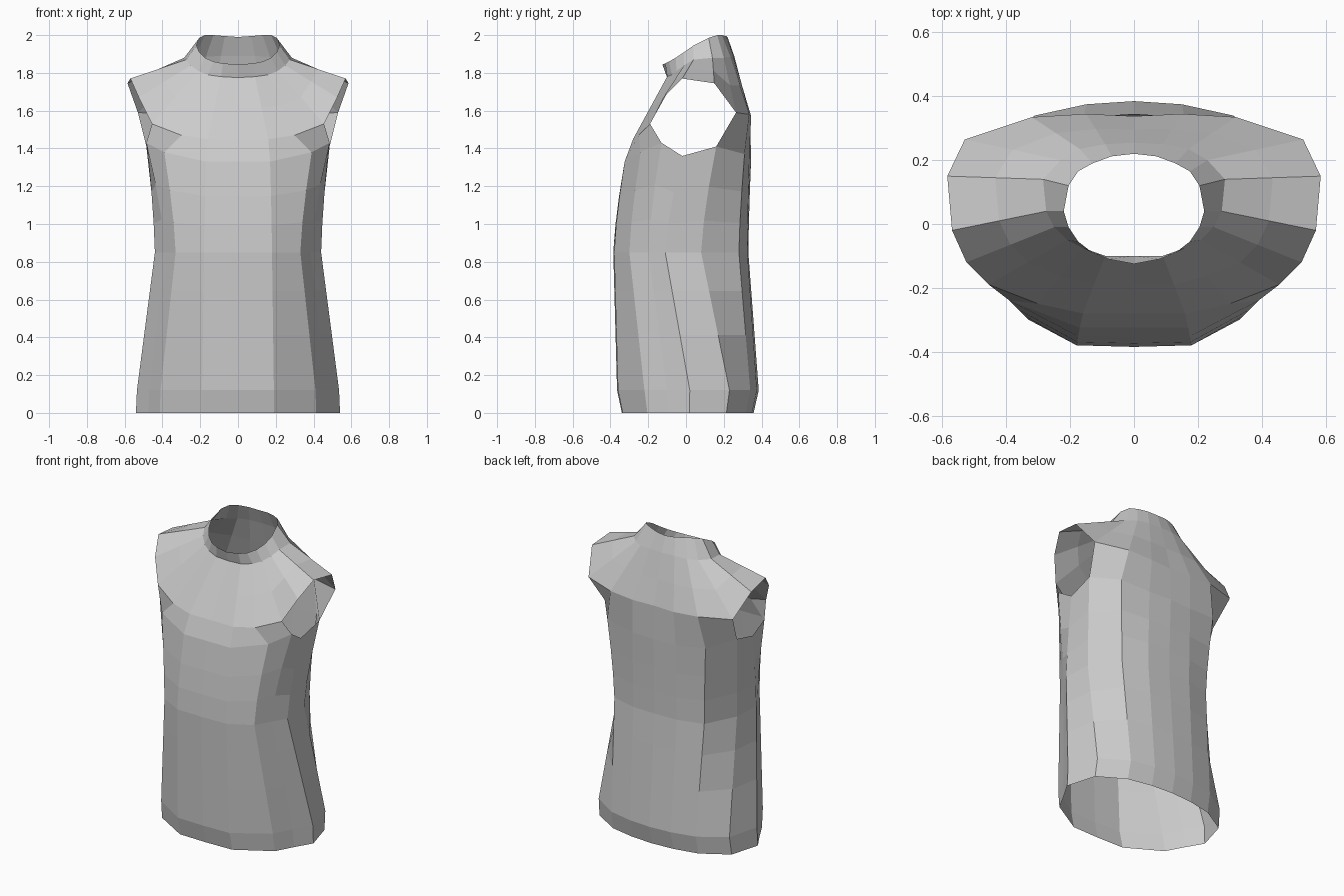
import bpy
import bmesh
from mathutils import Vector

cube = bpy.data.objects.get("Cube")
if cube:
    bpy.data.objects.remove(cube, do_unlink=True)


def ring(*points):
    """Half ring of points running from the front centre to the back centre."""
    return [Vector(p) for p in points]


def blend(first, second, amount, curve=1.0):
    """Ring between two rings; curve delays the sideways change."""
    result = []
    for a, b in zip(first, second):
        point = a.lerp(b, amount ** curve)
        point.z = a.z + (b.z - a.z) * amount
        result.append(point)
    return result


# Torso rings: lower edge, hip, waist and armpit
hip = ring((0, -.365, .12), (.19, -.36, .12), (.41, -.22, .12),
           (.47, -.1, .12), (.535, .02, .12), (.48, .23, .12),
           (.31, .34, .12), (.15, .375, .12), (0, .385, .12))
hem = [Vector((p.x * 1.01, p.y * .93, 0)) for p in hip]
waist = ring((0, -.385, .85), (.18, -.38, .85), (.33, -.3, .85),
             (.385, -.2, .85), (.44, -.11, .85), (.43, .08, .85),
             (.33, .28, .85), (.16, .325, .85), (0, .33, .85))
armpit = ring((0, -.325, 1.33), (.17, -.325, 1.33), (.39, -.24, 1.38),
              (.485, -.13, 1.43), (.475, -.02, 1.36), (.485, .16, 1.41),
              (.36, .31, 1.37), (.16, .335, 1.35), (0, .345, 1.35))

# Yoke rings: chest and armhole edge, neck base and collar edge
chest = ring((0, -.28, 1.45), (.16, -.28, 1.45), (.3, -.25, 1.47),
             (.455, -.19, 1.53), (.525, -.12, 1.67), (.57, -.02, 1.77),
             (.585, .15, 1.745), (.53, .265, 1.59), (.32, .335, 1.58),
             (.15, .345, 1.57), (0, .338, 1.57))
neck_base = ring((0, -.1, 1.775), (.09, -.1, 1.78), (.16, -.075, 1.79),
                 (.21, -.05, 1.81), (.25, -.01, 1.84), (.275, .04, 1.87),
                 (.285, .14, 1.88), (.23, .2, 1.88), (.17, .235, 1.885),
                 (.09, .25, 1.89), (0, .255, 1.89))
collar = ring((0, -.125, 1.845), (.08, -.11, 1.85), (.13, -.09, 1.86),
              (.175, -.055, 1.88), (.205, -.01, 1.91), (.22, .04, 1.945),
              (.205, .12, 1.985), (.175, .165, 2), (.13, .19, 2),
              (.07, .212, 1.995), (0, .22, 1.99))

bm = bmesh.new()


def add_ring(points):
    return [bm.verts.new(p) for p in points]


def bridge(lower, upper):
    """Join two rows of vertices with four-sided faces."""
    for i in range(len(lower) - 1):
        bm.faces.new((lower[i], lower[i + 1], upper[i + 1], upper[i]))


def loft(rings):
    rows = [add_ring(r) for r in rings]
    for lower, upper in zip(rows, rows[1:]):
        bridge(lower, upper)
    return rows[0], rows[-1]


# Torso and yoke
torso_rings = [hem, hip, blend(hip, waist, .4), blend(hip, waist, .72), waist]
torso_rings += [blend(waist, armpit, t, 1.4) for t in (.3, .62)] + [armpit]
torso_top = loft(torso_rings)[1]
yoke_bottom = loft([chest, blend(chest, neck_base, .5), neck_base, collar])[0]

# Front and back panels join them, leaving the armhole open
bridge(torso_top[:4], yoke_bottom[:4])
bridge(torso_top[-4:], yoke_bottom[-4:])

bmesh.ops.recalc_face_normals(bm, faces=bm.faces)
mesh = bpy.data.meshes.new("sleeveless_top")
bm.to_mesh(mesh)
bm.free()
top = bpy.data.objects.new("sleeveless_top", mesh)
bpy.context.collection.objects.link(top)

# Mirror the half across the middle
mirror = top.modifiers.new("mirror", "MIRROR")
mirror.use_axis[0] = True
mirror.use_clip = True
mirror.merge_threshold = .001

# Plain grey cloth
grey = (.6, .6, .6, 1)
cloth = bpy.data.materials.new("grey_cloth")
cloth.use_nodes = True
cloth.diffuse_color = grey
cloth.node_tree.nodes["Principled BSDF"].inputs["Base Color"].default_value = grey
mesh.materials.append(cloth)
